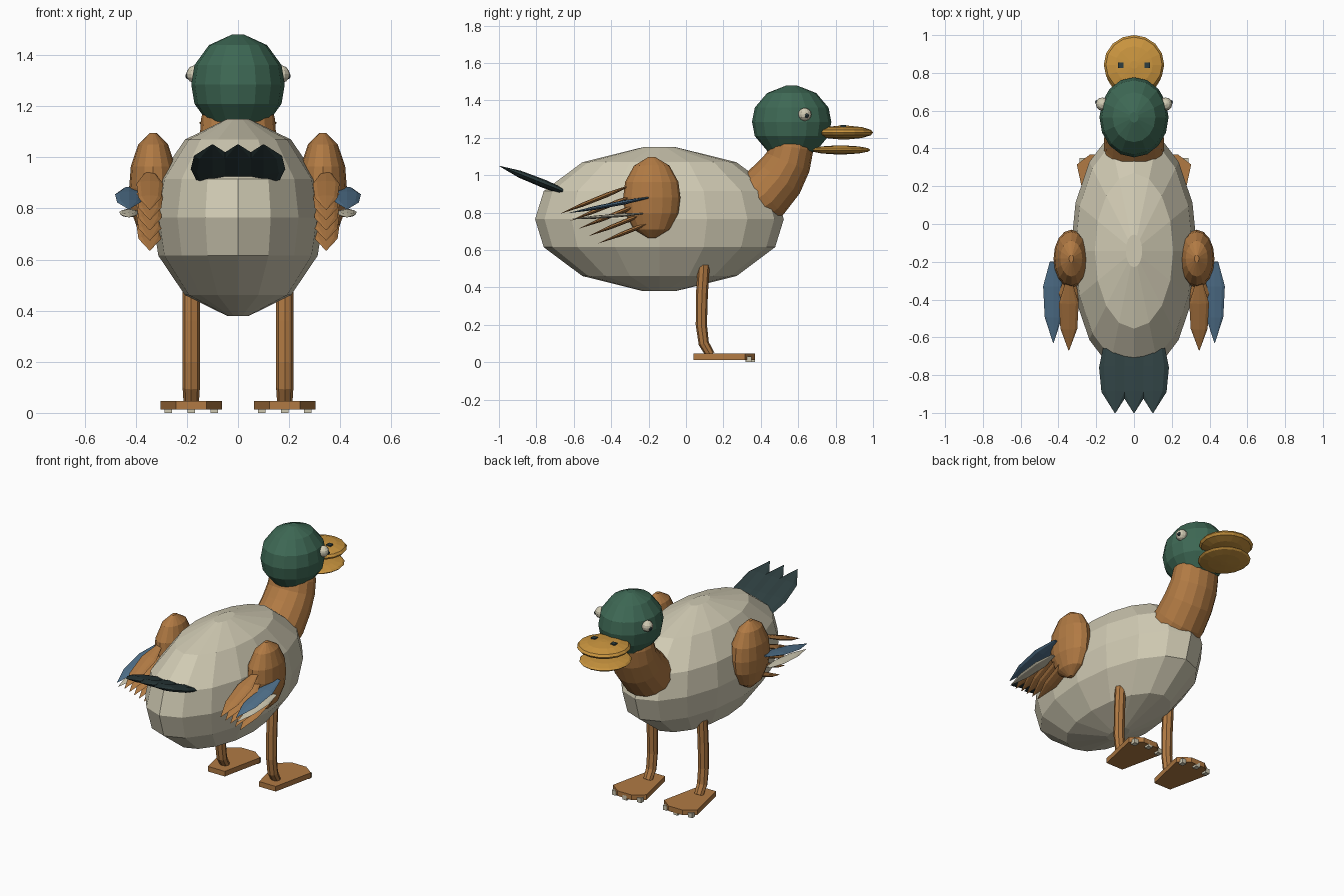
import bpy, math
from mathutils import Vector

if "Cube" in bpy.data.objects:
    bpy.data.objects.remove(bpy.data.objects["Cube"])


def material(name, rgb):
    m = bpy.data.materials.new(name)
    m.diffuse_color = (*rgb, 1)
    m.use_nodes = True
    m.node_tree.nodes["Principled BSDF"].inputs["Base Color"].default_value = m.diffuse_color
    return m


CREAM = material("cream", (0.63, 0.59, 0.45))
BROWN = material("chestnut_brown", (0.44, 0.195, 0.057))
GREEN = material("bottle_green", (0.048, 0.14, 0.09))
GOLD = material("bill_gold", (0.60, 0.305, 0.05))
BLUE = material("wing_blue", (0.08, 0.165, 0.26))
DARK = material("dark_slate", (0.026, 0.048, 0.05))


def build(name, verts, faces, mat):
    me = bpy.data.meshes.new(name)
    me.from_pydata([tuple(v) for v in verts], [], faces)
    me.materials.append(mat)
    ob = bpy.data.objects.new(name, me)
    bpy.context.collection.objects.link(ob)
    return ob


def loft(name, rings, mat):
    """Skin a list of equal-sized rings (ordered along the axis) and cap both ends."""
    n = len(rings[0])
    verts = [v for r in rings for v in r]
    faces = [(k * n + i, k * n + (i + 1) % n, (k + 1) * n + (i + 1) % n, (k + 1) * n + i)
             for k in range(len(rings) - 1) for i in range(n)]
    faces.append(tuple(reversed(range(n))))
    faces.append(tuple(range(len(verts) - n, len(verts))))
    return build(name, verts, faces, mat)


def circle(n):
    return [(math.cos(2 * math.pi * i / n), math.sin(2 * math.pi * i / n)) for i in range(n)]


EGG = [(0.13, -1), (0.62, -0.79), (0.93, -0.39), (1, 0), (0.93, 0.39), (0.62, 0.79), (0.13, 1)]


def egg(name, centre, size, mat, n=16):
    c = Vector(centre)
    return loft(name, [[c + Vector((x * r * size[0], y * r * size[1], z * size[2]))
                        for x, y in circle(n)] for r, z in EGG], mat)


def tube(name, x, path, mat, n):
    """Tube in a plane of constant x; path points are (y, z, sideways radius, in-plane radius)."""
    rings = []
    for i, (y, z, rx, rn) in enumerate(path):
        a, b = path[max(i - 1, 0)], path[min(i + 1, len(path) - 1)]
        d = Vector((0, b[0] - a[0], b[1] - a[1])).normalized()
        normal = Vector((0, d.z, -d.y))
        rings.append([Vector((x + u * rx, y, z)) + normal * v * rn for u, v in circle(n)])
    return loft(name, rings, mat)


def feather(name, x, root, tip, width, thick, mat, base=0.35):
    """Flattened pointed blade running from root to tip, both given as (y, z)."""
    a, b = Vector((x, *root)), Vector((x, *tip))
    d = (b - a).normalized()
    normal = Vector((0, -d.z, d.y))
    shape = [(0, base), (0.3, 1), (0.68, 0.85), (1, 0.03)]
    rings = []
    for t, s in shape:
        p = a.lerp(b, t)
        rings.append([p + Vector((u * width / 2 * s, 0, 0)) - normal * v * thick / 2 * s
                      for u, v in circle(8)])
    return loft(name, rings, mat)


def box(name, centre, size, mat):
    c = Vector(centre)
    rings = [[c + Vector((u * size[0] / 2, v * size[1] / 2, w * size[2] / 2))
              for u, v in ((-1, -1), (1, -1), (1, 1), (-1, 1))] for w in (-1, 1)]
    return loft(name, rings, mat)


# Body, neck and head
egg("body", (0, -0.142, 0.765), (0.335, 0.665, 0.385), CREAM)
tube("neck", 0, [(0.33, 0.84, 0.16, 0.15), (0.42, 0.90, 0.16, 0.15), (0.495, 0.985, 0.155, 0.14),
                 (0.545, 1.07, 0.15, 0.125), (0.565, 1.15, 0.145, 0.117),
                 (0.565, 1.20, 0.13, 0.11)], BROWN, 16)
egg("head", (0, 0.565, 1.285), (0.183, 0.212, 0.195), GREEN)

# Bill
egg("upper_bill", (0, 0.843, 1.228), (0.16, 0.157, 0.037), GOLD)
egg("lower_bill", (0, 0.825, 1.135), (0.152, 0.16, 0.024), GOLD)

# Tail fan
for i, x in enumerate((-0.1, 0, 0.1)):
    feather(f"tail_feather_{i + 1}", x, (-0.655, 0.912), (-1, 1.05), 0.17, 0.045, DARK, 0.75)

# Paired parts
for side, s in (("left", -1), ("right", 1)):
    # Eye, pupil and nostril
    egg(f"{side}_eye", (s * 0.167, 0.635, 1.325), (0.035, 0.035, 0.035), CREAM, 12)
    egg(f"{side}_pupil", (s * 0.196, 0.645, 1.318), (0.01, 0.012, 0.012), DARK, 8)
    box(f"{side}_nostril", (s * 0.07, 0.84, 1.257), (0.03, 0.03, 0.02), DARK)

    # Wing shoulder with its fan of feathers
    egg(f"{side}_shoulder", (s * 0.332, -0.183, 0.88), (0.094, 0.153, 0.216), BROWN)
    for i in range(5):
        ty, tz = -0.67 + 0.05 * i, 0.795 - 0.04 * i
        feather(f"{side}_wing_feather_{i + 1}", s * 0.345, (ty + 0.36, tz + 0.145), (ty, tz),
                0.105, 0.025, BROWN)
    feather(f"{side}_blue_feather", s * 0.427, (-0.2, 0.88), (-0.63, 0.797), 0.108, 0.024, BLUE)
    feather(f"{side}_pale_feather", s * 0.427, (-0.23, 0.795), (-0.62, 0.765), 0.075, 0.02, CREAM)

    # Leg
    lx = s * 0.183
    tube(f"{side}_leg", lx, [(0.095, 0.52, 0.034, 0.032), (0.085, 0.36, 0.034, 0.032),
                             (0.082, 0.2, 0.034, 0.03), (0.095, 0.1, 0.034, 0.028),
                             (0.13, 0.04, 0.03, 0.025)], BROWN, 8)

    # Webbed foot and claws
    outline = [(-0.06, 0.04), (0.06, 0.04), (0.12, 0.315), (0.05, 0.368), (-0.05, 0.368), (-0.12, 0.315)]
    loft(f"{side}_foot", [[Vector((lx + x, y, z)) for x, y in outline] for z in (0.013, 0.046)], BROWN)
    for i, (dx, y) in enumerate(((-0.09, 0.333), (0, 0.352), (0.09, 0.333))):
        box(f"{side}_claw_{i + 1}", (lx + dx, y, 0.015), (0.03, 0.032, 0.03), CREAM)
